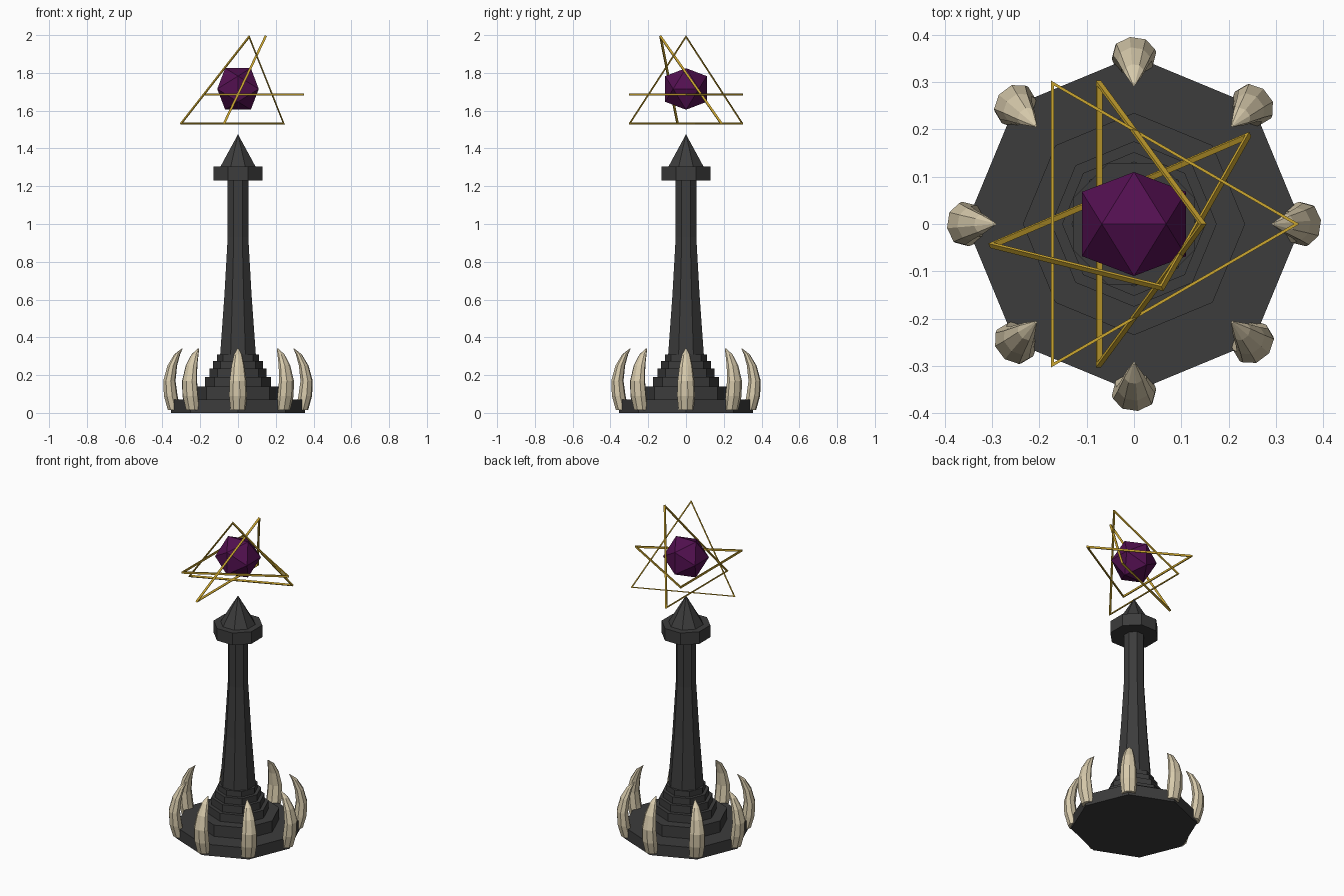
import bpy, bmesh, math
from mathutils import Vector

if "Cube" in bpy.data.objects:
    bpy.data.objects.remove(bpy.data.objects["Cube"])


def material(name, rgb):
    m = bpy.data.materials.new(name)
    m.diffuse_color = (*rgb, 1)
    m.use_nodes = True
    m.node_tree.nodes["Principled BSDF"].inputs["Base Color"].default_value = m.diffuse_color
    return m


stone = material("dark_stone", (0.045, 0.045, 0.045))
bone = material("bone", (0.68, 0.59, 0.41))
purple = material("purple_crystal", (0.085, 0.005, 0.08))
gold = material("gold", (0.60, 0.38, 0.03))


def finish(name, bm, mat):
    bmesh.ops.recalc_face_normals(bm, faces=bm.faces)
    me = bpy.data.meshes.new(name)
    bm.to_mesh(me)
    bm.free()
    me.materials.append(mat)
    ob = bpy.data.objects.new(name, me)
    bpy.context.collection.objects.link(ob)
    return ob


def loft(name, rings, mat):
    """Skin a list of closed point rings and cap both ends."""
    bm = bmesh.new()
    vs = [[bm.verts.new(p) for p in ring] for ring in rings]
    n = len(vs[0])
    for a, b in zip(vs, vs[1:]):
        for i in range(n):
            j = (i + 1) % n
            bm.faces.new((a[i], a[j], b[j], b[i]))
    bm.faces.new(vs[0][::-1])
    bm.faces.new(vs[-1])
    bmesh.ops.remove_doubles(bm, verts=bm.verts, dist=1e-5)
    return finish(name, bm, mat)


def octagons(name, profile, turn=0.0):
    """Eight-sided solid from (radius, height) pairs."""
    loft(name, [[(r * math.cos(turn + i * math.pi / 4),
                  r * math.sin(turn + i * math.pi / 4), z) for i in range(8)]
                for r, z in profile], stone)


# Stepped plinth
steps = [(0.355, 0, 0.07), (0.235, 0.07, 0.14), (0.175, 0.14, 0.19),
         (0.152, 0.19, 0.235), (0.132, 0.235, 0.275), (0.112, 0.275, 0.31)]
for k, (r, z0, z1) in enumerate(steps):
    octagons(f"plinth_step_{k + 1}", [(r, z0), (r, z1)])

# Tapered shaft, collar and pointed roof
flat = math.pi / 8
octagons("shaft", [(0.102, 0.31), (0.078, 0.62), (0.059, 0.93), (0.059, 1.23)], flat)
octagons("collar", [(0.14, 1.23), (0.14, 1.305)], flat)
octagons("spire_roof", [(0.1, 1.305), (0, 1.475)], flat)

# Curved claws around the plinth: (height, centre, depth, half width)
claw = [(0.015, 0.338, 0.034, 0.040), (0.09, 0.356, 0.037, 0.048),
        (0.17, 0.363, 0.033, 0.045), (0.25, 0.348, 0.026, 0.035),
        (0.31, 0.322, 0.016, 0.021), (0.342, 0.294, 0.002, 0.003)]
for k in range(8):
    t = k * math.pi / 4
    u = Vector((math.cos(t), math.sin(t), 0))
    v = Vector((-math.sin(t), math.cos(t), 0))
    loft(f"claw_{k + 1}",
         [[u * (c + d * math.cos(a)) + v * (w * math.sin(a)) + Vector((0, 0, z))
           for a in (i * math.pi / 4 + 0.2 for i in range(8))]
          for z, c, d, w in claw], bone)

# Floating twenty-sided crystal
bm = bmesh.new()
for s in (-0.068, 0.068):
    for t in (-0.11, 0.11):
        for p in ((s, 0, t), (t, s, 0), (0, t, s)):
            bm.verts.new(Vector(p) + Vector((0, 0, 1.715)))
bmesh.ops.convex_hull(bm, input=bm.verts)
finish("crystal", bm, purple)


# Thin triangular frames around the crystal
def frame(name, corners):
    pts = [Vector(p) for p in corners]
    mid = sum(pts, Vector()) / 3
    n = (pts[1] - pts[0]).cross(pts[2] - pts[0]).normalized() * 0.006
    bm = bmesh.new()
    loops = [[bm.verts.new(mid + (p - mid) * s + n * h) for p in pts]
             for s, h in ((1, -1), (1, 1), (0.965, 1), (0.965, -1))]
    for a, b in zip(loops, loops[1:] + loops[:1]):
        for i in range(3):
            j = (i + 1) % 3
            bm.faces.new((a[i], a[j], b[j], b[i]))
    finish(name, bm, gold)


frame("level_frame", [(0.35, 0, 1.685), (-0.175, 0.303, 1.685), (-0.175, -0.303, 1.685)])
frame("upright_frame", [(-0.075, 0.303, 1.53), (-0.075, -0.303, 1.53), (0.148, 0, 1.997)])
frame("tilted_frame", [(-0.306, -0.046, 1.53), (0.246, 0.19, 1.53), (0.06, -0.137, 1.997)])
